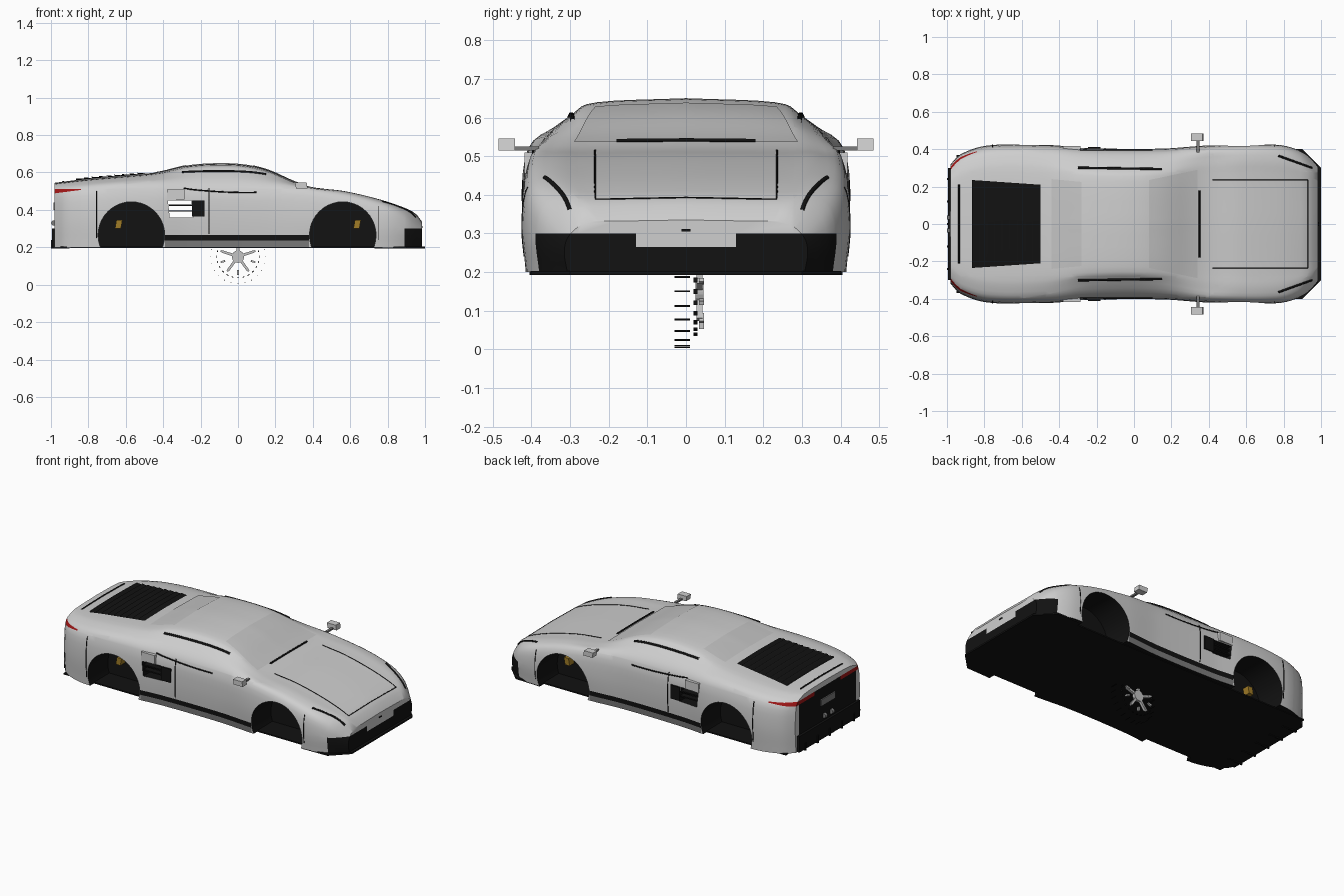
import bpy, bmesh, math
from mathutils import Vector, Matrix
from mathutils.bvhtree import BVHTree

cube = bpy.data.objects.get("Cube")
if cube:
    bpy.data.objects.remove(cube)


def material(name, colour):
    m = bpy.data.materials.new(name)
    m.use_nodes = True
    m.diffuse_color = (*colour, 1)
    m.node_tree.nodes["Principled BSDF"].inputs["Base Color"].default_value = (*colour, 1)
    return m


PAINT = material("silver paint", (.62, .62, .62))
BLACK = material("black trim", (.006, .006, .006))
RED = material("red lamp", (.35, .008, .008))
GOLD = material("gold caliper", (.35, .2, .02))
SILL = material("dark grey sill", (.2, .2, .2))
GLASS = material("grey glass", (.55, .55, .55))


def finish(name, bm, *mats):
    mesh = bpy.data.meshes.new(name)
    bm.to_mesh(mesh)
    bm.free()
    ob = bpy.data.objects.new(name, mesh)
    bpy.context.collection.objects.link(ob)
    for m in mats:
        mesh.materials.append(m)
    return ob


def box(name, lo, hi, mat, slant=0):
    """Box between two corners; slant shifts the top along x."""
    bm = bmesh.new()
    bmesh.ops.create_cube(bm, size=1)
    lo, hi = Vector(lo), Vector(hi)
    for v in bm.verts:
        top = v.co.z > 0
        v.co = Vector([a + (b - a) * (c + .5) for a, b, c in zip(lo, hi, v.co)])
        v.co.x += slant * top
    return finish(name, bm, mat)


def sides(name, lo, hi, mat, slant=0):
    box("left_" + name, lo, hi, mat, slant)
    box("right_" + name, (lo[0], -hi[1], lo[2]), (hi[0], -lo[1], hi[2]), mat, slant)


def cylinder(name, centre, radius, depth, mat, segments=40):
    bm = bmesh.new()
    m = Matrix.Translation(centre) @ Matrix.Rotation(math.pi / 2, 4, 'X')
    bmesh.ops.create_cone(bm, cap_ends=True, segments=segments, radius1=radius,
                          radius2=radius, depth=depth, matrix=m)
    return finish(name, bm, mat)


def curve_value(pts, x):
    """Smooth value at x through (x, value) points."""
    def slope(i):
        a, b = pts[max(i - 1, 0)], pts[min(i + 1, len(pts) - 1)]
        return (b[1] - a[1]) / (b[0] - a[0])
    i = 0
    while i < len(pts) - 2 and x > pts[i + 1][0]:
        i += 1
    (x0, a), (x1, b) = pts[i], pts[i + 1]
    h = x1 - x0
    t = (x - x0) / h
    return ((1 + 2 * t) * a + t * h * slope(i)) * (1 - t) ** 2 + \
        ((3 - 2 * t) * b + (t - 1) * h * slope(i + 1)) * t * t


# Body rails along the length: centre height, belt height, half width, cabin inset
TOP = [(-.98, .545), (-.8, .567), (-.57, .587), (-.42, .603), (-.27, .638), (-.1, .65), (.05, .641),
       (.17, .61), (.3, .552), (.4, .521), (.57, .5), (.75, .458), (.88, .415), (.95, .38), (.985, .335)]
BELT = [(-.98, .49), (-.57, .52), (0, .52), (.3, .508), (.57, .468), (.75, .425), (.88, .375), (.985, .295)]
SIDE = [(-.98, .32), (-.93, .372), (-.78, .42), (-.45, .422), (-.25, .406), (.15, .403), (.4, .42),
        (.77, .423), (.9, .385), (.985, .315)]
RAIL = [(-.98, .8), (-.5, .8), (-.25, .74), (.15, .74), (.4, .81), (.985, .81)]
BULGE = [(-.98, .7), (.15, .7), (.5, .9), (.985, .85)]


def section(x):
    top, belt, side = (curve_value(r, x) for r in (TOP, BELT, SIDE))
    rise = top - belt
    half = [(0, top), (.57 * side, belt + .92 * rise),
            (curve_value(RAIL, x) * side, belt + curve_value(BULGE, x) * rise),
            (.96 * side, belt), (side, .2 + .55 * (belt - .2)), (.975 * side, .2)]
    ys, zs = ([(k, p[j]) for k, p in enumerate(half)] for j in (0, 1))
    fine = [(curve_value(ys, k / 4), curve_value(zs, k / 4)) for k in range(21)]
    return [(x, y, z) for y, z in fine] + [(x, -y, z) for y, z in fine[:0:-1]]


bm = bmesh.new()
steps = 70
rings = [[bm.verts.new(p) for p in section(-.98 + 1.965 * i / steps)] for i in range(steps + 1)]
for a, b in zip(rings, rings[1:]):
    for i in range(len(a)):
        j = (i + 1) % len(a)
        bm.faces.new((a[i], a[j], b[j], b[i]))
bm.faces.new(rings[0])
bm.faces.new(rings[-1])
bmesh.ops.recalc_face_normals(bm, faces=bm.faces[:])
tree = BVHTree.FromBMesh(bm)

# Cut the shell along the colour boundaries
cuts = [((0, 0, z), (0, 0, 1)) for z in (.22, .235, .265, .3, .512)]
cuts += [((x, 0, 0), (1, 0, 0)) for x in (-.84, -.39, .38, .89)]
cuts += [((0, y, 0), (0, 1, 0)) for y in (-.28, -.13, .13, .28)]
cuts += [((-.83, 0, .508), (-.13, 0, 1))]
for co, no in cuts:
    bmesh.ops.bisect_plane(bm, geom=bm.verts[:] + bm.edges[:] + bm.faces[:], plane_co=co, plane_no=no)


def body_colour(face):
    x, y, z = face.calc_center_median()
    if face.normal.z < -.9 and z < .21:
        return 1
    if x > .89 and z < .3:
        return 1 if z < .22 or abs(y) > .13 or z < .265 else 0
    if -.39 < x < .38 and z < .265:
        return 1 if z > .235 else 3
    if x < -.84 and z < .512 and z > .508 + .13 * (x + .83) and abs(y) > .13:
        return 2
    if x < -.975 and abs(y) < .28 and z < .512:
        return 1
    return 0


for f in bm.faces:
    f.material_index = body_colour(f)
body = finish("body_shell", bm, PAINT, BLACK, RED, SILL)

# Wheel arches and the side air tunnel are cut out of the shell
cutters = [cylinder("arch_cutter", (x, s * .42, .265), .178, .4, BLACK) for x in (-.57, .56) for s in (-1, 1)]
cutters.append(box("tunnel_cutter", (-.365, -1, .36), (-.24, 1, .45), BLACK, -.01))
for c in cutters:
    mod = body.modifiers.new("cut", 'BOOLEAN')
    mod.object, mod.solver, mod.material_mode = c, 'EXACT', 'TRANSFER'
cut_mesh = bpy.data.meshes.new_from_object(body.evaluated_get(bpy.context.evaluated_depsgraph_get()))
body.modifiers.clear()
body.data = cut_mesh
for c in cutters:
    bpy.data.objects.remove(c)
bpy.context.view_layer.objects.active = body
body.select_set(True)
bpy.ops.object.shade_smooth_by_angle(angle=math.radians(35))
body.select_set(False)


def above(x, y, lift=0):
    hit = tree.ray_cast(Vector((x, y, 2)), Vector((0, 0, -1)))[0]
    return hit + Vector((0, 0, lift))


def beside(x, z, s):
    return tree.ray_cast(Vector((x, 2 * s, z)), Vector((0, -s, 0)))[0]


def seam(name, place, a, b, radius, mat=BLACK, n=14):
    """Thin trim line laid on the body between two 2D points."""
    cu = bpy.data.curves.new(name, 'CURVE')
    cu.dimensions, cu.bevel_depth, cu.bevel_resolution = '3D', radius, 1
    sp = cu.splines.new('POLY')
    sp.points.add(n)
    for i, p in enumerate(sp.points):
        t = i / n
        p.co = (*place(a[0] + (b[0] - a[0]) * t, a[1] + (b[1] - a[1]) * t), 1)
    cu.materials.append(mat)
    bpy.context.collection.objects.link(bpy.data.objects.new(name, cu))


def panel(name, x0, w0, x1, w1, lift0, lift1, mat, nx=8, ny=16):
    """Thin trapezoid plate lying on the upper body."""
    bm = bmesh.new()
    rows = []
    for i in range(nx + 1):
        t = i / nx
        w = w0 + (w1 - w0) * t
        rows.append([bm.verts.new(above(x0 + (x1 - x0) * t, w * (2 * j / ny - 1),
                                        lift0 + (lift1 - lift0) * t)) for j in range(ny + 1)])
    for a, b in zip(rows, rows[1:]):
        for j in range(ny):
            bm.faces.new((a[j], b[j], b[j + 1], a[j + 1]))
    for f in bm.faces:
        f.smooth = True
    return finish(name, bm, mat)


# Glass and louvred engine cover
panel("windscreen", .08, .235, .34, .29, .003, .003, GLASS)
panel("rear_window", -.44, .24, -.28, .225, .003, .003, GLASS)
panel("engine_cover", -.865, .235, -.5, .21, .003, .003, BLACK)
for i in range(9):
    x = -.865 + i * .0406
    panel("louvre_%d" % i, x, .235 - i * .0028, x + .036, .232 - i * .0028, .009, .003, BLACK, 1)

# Trim lines, each mirrored where it is on the flanks
for s, label in ((1, "left_"), (-1, "right_")):
    def flank(x, z):
        return beside(x, z, s)
    seam(label + "door_gap", flank, (-.155, .27), (-.155, .515), .003)
    seam(label + "rear_bumper_gap", flank, (-.757, .25), (-.757, .5), .003)
    seam(label + "front_bumper_gap", flank, (.75, .24), (.75, .42), .0025)
    seam(label + "roof_strip", above, (-.3, s * .3), (.15, s * .293), .007)
    seam(label + "belt_strip", above, (-.29, s * .394), (.1, s * .394), .004)
    seam(label + "bonnet_gap", above, (.42, s * .235), (.93, s * .235), .0025)
    seam(label + "headlamp_slit", above, (.77, s * .365), (.95, s * .3), .006)
seam("bonnet_front_gap", above, (.93, -.235), (.93, .235), .0025)
seam("wiper", lambda x, y: above(x, y, .008), (.35, -.18), (.35, .18), .005)
seam("tail_spoiler_line", above, (-.935, -.21), (-.935, .21), .005)

# Air scoop trim
sides("scoop_surround", (-.245, .398, .365), (-.18, .412, .45), BLACK)
sides("scoop_flap", (-.38, .39, .455), (-.285, .418, .51), PAINT)
for z in (.39, .42):
    sides("scoop_slat", (-.37, .37, z), (-.23, .405, z + .008), BLACK)

# Mirrors
sides("mirror_arm", (.335, .38, .515), (.35, .45, .525), SILL)
sides("mirror", (.31, .443, .515), (.372, .485, .546), PAINT, -.005)

# Underside, splitter and rear diffuser
box("floor_plate", (-.95, -.37, .197), (.75, .37, .205), BLACK)
bm = bmesh.new()
outline = [(.73, .405), (.9, .4), (1, .3), (1, -.3), (.9, -.4), (.73, -.405)]
f = bm.faces.new([bm.verts.new((x, y, .193)) for x, y in outline])
for v in bmesh.ops.extrude_face_region(bm, geom=[f])["geom"]:
    if isinstance(v, bmesh.types.BMVert):
        v.co.z += .01
bmesh.ops.recalc_face_normals(bm, faces=bm.faces[:])
finish("front_splitter", bm, BLACK)
box("rear_diffuser", (-.995, -.3, .2), (-.93, .3, .3), BLACK)
for i in range(5):
    box("diffuser_fin_%d" % i, (-1, -.245 + .12 * i, .193), (-.9, -.235 + .12 * i, .24), BLACK)
box("number_panel", (-.987, -.07, .4), (-.978, .07, .44), SILL)
for y in (-.035, .035):
    cylinder("exhaust_pipe", (-.985, y, .33), .014, .02, SILL, 16)
box("nose_badge", (.982, -.012, .305), (.989, .012, .312), BLACK)

# Brake calipers inside the arches
for x in (-.64, .635):
    sides("brake_caliper", (x - .018, .225, .3), (x + .014, .27, .345), GOLD, .008)

# Loose wheel under the floor: hub, spokes, rim marks and tread marks
centre = Vector((0, .035, .15))
cylinder("wheel_hub", centre, .033, .02, GLASS, 24)


def around(name, count, radius, size, y, mat, phase=0):
    for i in range(count):
        a = phase + math.tau * i / count
        ob = box("%s_%d" % (name, i), [-c / 2 for c in size], [c / 2 for c in size], mat)
        ob.matrix_world = Matrix.Translation((0, y, .15)) @ Matrix.Rotation(a, 4, 'Y') \
            @ Matrix.Translation((radius, 0, 0))


around("spoke", 5, .055, (.07, .016, .014), -.035 * -1, GLASS, math.radians(54))
around("spoke_tip", 10, .085, (.025, .014, .01), .04, GLASS, math.radians(18))
around("rim_mark", 24, .113, (.004, .01, .012), .025, BLACK)
around("tread_mark", 24, .145, (.003, .04, .004), -.01, BLACK)
